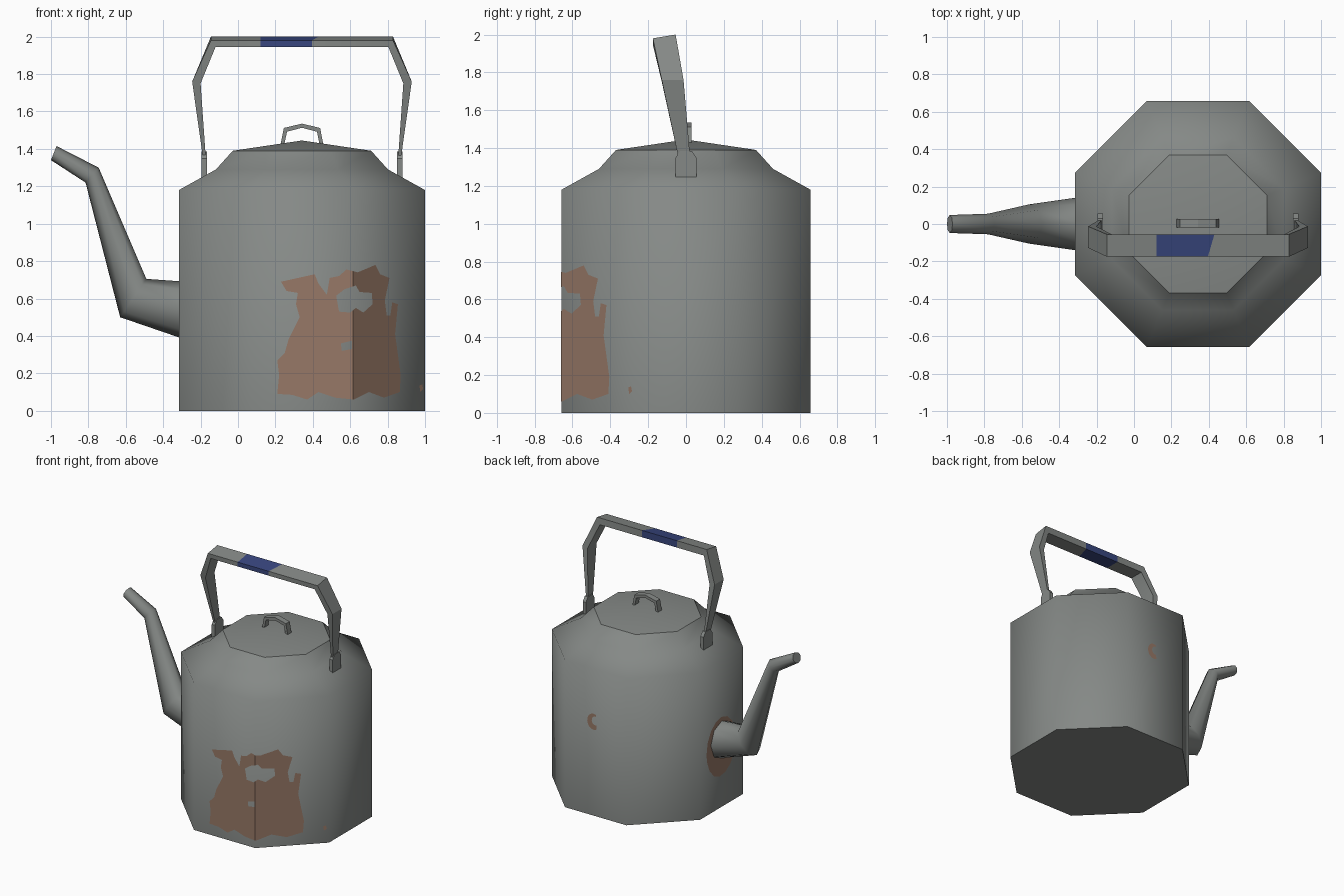
import bpy, bmesh, math
from mathutils import Vector
from mathutils.geometry import tessellate_polygon

if "Cube" in bpy.data.objects:
    bpy.data.objects.remove(bpy.data.objects["Cube"])

CX = 0.342          # centre of the body in x
AP = 0.658          # flat-side radius of the octagon
CORNER = AP * math.tan(math.pi / 8)


def material(name, rgb):
    m = bpy.data.materials.new(name)
    m.diffuse_color = (*rgb, 1)
    m.use_nodes = True
    m.node_tree.nodes["Principled BSDF"].inputs["Base Color"].default_value = m.diffuse_color
    return m


METAL = material("grey metal", (0.235, 0.25, 0.24))
RUST = material("rust brown", (0.31, 0.19, 0.135))
BLUE = material("blue grip", (0.04, 0.062, 0.21))


def finish(name, bm, mats, angle=None):
    me = bpy.data.meshes.new(name)
    bm.to_mesh(me)
    bm.free()
    ob = bpy.data.objects.new(name, me)
    bpy.context.collection.objects.link(ob)
    for m in mats:
        me.materials.append(m)
    if angle:
        bpy.ops.object.select_all(action='DESELECT')
        ob.select_set(True)
        bpy.context.view_layer.objects.active = ob
        bpy.ops.object.shade_smooth_by_angle(angle=math.radians(angle))
    return ob


def loft(name, rings, mats=(METAL,), angle=None, caps=(True, True), painted=()):
    """Skin a list of equal-length rings; 'painted' spans use the second material."""
    bm = bmesh.new()
    vs = [[bm.verts.new(p) for p in r] for r in rings]
    n = len(vs[0])
    for k in range(len(vs) - 1):
        for i in range(n):
            j = (i + 1) % n
            f = bm.faces.new((vs[k][i], vs[k][j], vs[k + 1][j], vs[k + 1][i]))
            f.material_index = int(k in painted)
    if caps[0]:
        bm.faces.new(vs[0][::-1])
    if caps[1]:
        bm.faces.new(vs[-1])
    bmesh.ops.remove_doubles(bm, verts=bm.verts, dist=1e-5)
    bmesh.ops.recalc_face_normals(bm, faces=bm.faces)
    return finish(name, bm, mats, angle)


def octagon(apothem, z):
    r = apothem / math.cos(math.pi / 8)
    return [(CX + r * math.cos(math.pi / 8 + k * math.pi / 4),
             r * math.sin(math.pi / 8 + k * math.pi / 4), z) for k in range(8)]


# Body and lid
loft("kettle_body", [octagon(a, z) for a, z in
                     ((AP, 0), (AP, 1.18), (0.46, 1.29), (0.37, 1.39))], angle=70, caps=(True, False))
loft("lid", [octagon(0.37, 1.39), octagon(0, 1.445)], angle=70, caps=(False, False))

# Spout: low point, high point, half width of each ring
rings = []
for x0, z0, x1, z1, w in ((-0.28, 0.38, -0.28, 0.69, 0.145), (-0.63, 0.50, -0.49, 0.705, 0.105),
                          (-0.815, 1.22, -0.745, 1.30, 0.055), (-1.0, 1.34, -0.97, 1.415, 0.048)):
    lo, hi = Vector((x0, 0, z0)), Vector((x1, 0, z1))
    rings.append([(lo + hi) / 2 + (hi - lo) / 2 * math.cos(t) + Vector((0, w * math.sin(t), 0))
                  for t in (k * math.pi / 4 for k in range(8))])
loft("spout", rings, angle=60)


def bar(outer, inner, y0, y1, drop=0.0, slant=0.0):
    """Four-cornered section of a flat strip."""
    (xo, zo), (xi, zi) = outer, inner
    return [(xo - slant, y0, zo - drop), (xo, y1, zo), (xi, y1, zi), (xi - slant, y0, zi)]


def mirror(ring):
    return [(2 * CX - x, y, z) for x, y, z in ring]


# Carrying handle with a blue grip
left = [bar((-0.187, 1.35), (-0.172, 1.35), -0.04, 0.022),
        bar((-0.245, 1.76), (-0.2, 1.75), -0.128, -0.013),
        bar((-0.145, 2.0), (-0.12, 1.945), -0.175, -0.055, 0.02)]
grip = [bar((0.12, 2.0), (0.12, 1.945), -0.175, -0.055, 0.02),
        bar((0.43, 2.0), (0.43, 1.945), -0.175, -0.055, 0.02, 0.035)]
loft("handle", left + grip + [mirror(r) for r in reversed(left)],
     (METAL, BLUE), angle=30, painted=(3,))

# Handle lugs
shape = ((-0.055, 1.23), (0.055, 1.23), (0.055, 1.35), (0.03, 1.385), (-0.03, 1.385), (-0.055, 1.35))
lug = [[(x, y, z) for y, z in shape] for x in (-0.195, -0.167)]
loft("left_lug", lug)
loft("right_lug", [mirror(r) for r in lug])

# Lid knob
half = [bar((0.225, 1.41), (0.245, 1.41), -0.02, 0.028),
        bar((0.245, 1.512), (0.262, 1.492), -0.02, 0.028)]
loft("lid_knob", half + [bar((CX, 1.535), (CX, 1.513), -0.02, 0.028)]
     + [mirror(r) for r in reversed(half)])


def patch(name, loops, place):
    """Thin painted patch: flat outline with holes, placed on the body wall."""
    loops = [[Vector((u, 0, z)) for u, z in l] for l in loops]
    flat = [Vector((p.x, p.z, 0)) for l in loops for p in l]
    bm = bmesh.new()
    vs = [bm.verts.new(p) for l in loops for p in l]
    tris = tessellate_polygon([[Vector((p.x, p.z, 0)) for p in l] for l in loops])
    for t in tris:
        a, b, c = (flat[i] for i in t)
        if abs((b - a).cross(c - a).z) > 1e-8:
            bm.faces.new([vs[i] for i in t])
    # crease along the body corner
    bmesh.ops.bisect_plane(bm, geom=bm.verts[:] + bm.edges[:] + bm.faces[:], dist=1e-5,
                           plane_co=(CX + CORNER, 0, 0), plane_no=(1, 0, 0))
    for v in bm.verts:
        v.co = place(v.co.x, v.co.z)
    bm.normal_update()
    for f in bm.faces:
        if f.normal.dot(f.calc_center_median() - Vector((CX, 0, 0.5))) < 0:
            f.normal_flip()
    return finish(name, bm, (RUST,))


OFF = AP + 0.003


def on_front(x, z):
    return Vector((x, -OFF + max(0, x - CX - CORNER), z))


def on_back(x, z):
    return Vector((x, OFF, z))


def on_left(y, z):
    return Vector((CX - OFF, y, z))


# Rust patch on the front
outline = ((0.21, 0.09), (0.22, 0.19), (0.21, 0.27), (0.25, 0.31), (0.27, 0.38), (0.33, 0.50),
           (0.31, 0.57), (0.32, 0.63), (0.26, 0.64), (0.23, 0.69), (0.41, 0.73), (0.43, 0.68),
           (0.475, 0.62), (0.49, 0.71), (0.54, 0.72), (0.58, 0.755), (0.64, 0.74), (0.735, 0.78),
           (0.76, 0.73), (0.81, 0.71), (0.785, 0.59), (0.795, 0.51), (0.815, 0.51), (0.825, 0.58),
           (0.855, 0.57), (0.84, 0.41), (0.87, 0.19), (0.865, 0.10), (0.78, 0.07), (0.70, 0.10),
           (0.62, 0.06), (0.52, 0.07), (0.43, 0.10), (0.37, 0.06), (0.29, 0.085))
hole = ((0.525, 0.615), (0.57, 0.65), (0.63, 0.67), (0.65, 0.635), (0.715, 0.63), (0.72, 0.57),
        (0.67, 0.525), (0.63, 0.55), (0.60, 0.525), (0.54, 0.53))
chip = ((0.55, 0.36), (0.61, 0.375), (0.61, 0.33), (0.555, 0.32))
patch("front_rust", [outline, hole, chip], on_front)
patch("rust_fleck", [((0.975, 0.10), (0.99, 0.115), (0.985, 0.14), (0.97, 0.135))], on_front)


def arc(cx, cz, rx, rz, a0, a1, n):
    return [(cx + rx * math.cos(math.radians(a0 + (a1 - a0) * k / n)),
             cz + rz * math.sin(math.radians(a0 + (a1 - a0) * k / n))) for k in range(n + 1)]


# Crescent of rust on the back, and a stain around the spout base
patch("back_rust", [arc(0.36, 0.755, 0.055, 0.065, -120, 115, 10)
                    + arc(0.345, 0.765, 0.03, 0.035, 100, -110, 8)], on_back)
patch("spout_rust", [arc(0.01, 0.49, 0.185, 0.235, 0, 345, 15)], on_left)
